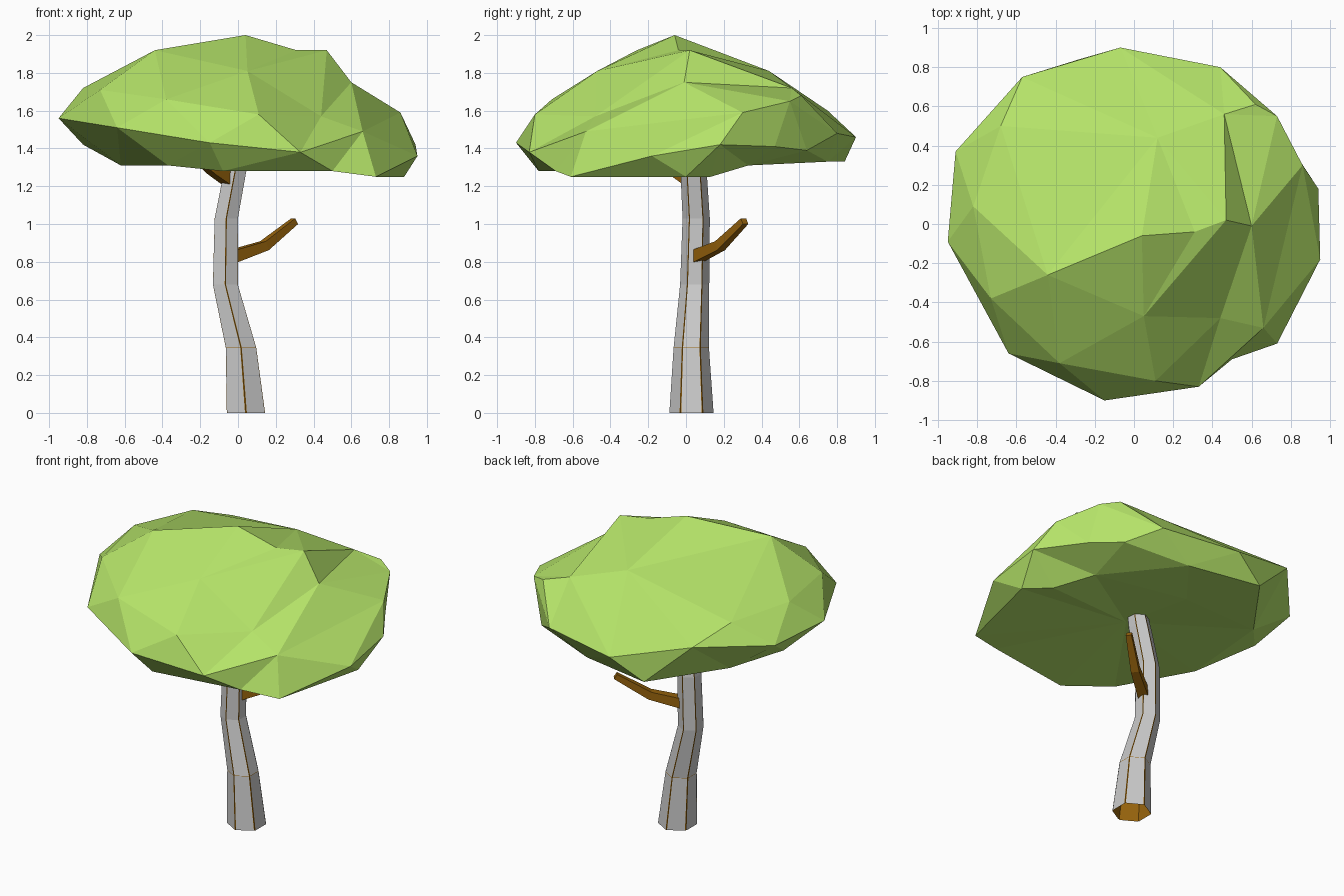
import bpy, bmesh
from math import cos, sin, pi
from mathutils import Vector

if "Cube" in bpy.data.objects:
    bpy.data.objects.remove(bpy.data.objects["Cube"])


def material(name, rgb):
    m = bpy.data.materials.new(name)
    m.diffuse_color = (*rgb, 1)
    m.use_nodes = True
    m.node_tree.nodes["Principled BSDF"].inputs["Base Color"].default_value = m.diffuse_color
    return m


green = material("leaf_green", (0.46, 0.77, 0.14))
brown = material("wood_brown", (0.32, 0.13, 0.004))


def finish(bm, name, mat=None):
    bmesh.ops.recalc_face_normals(bm, faces=bm.faces)
    me = bpy.data.meshes.new(name)
    bm.to_mesh(me)
    bm.free()
    ob = bpy.data.objects.new(name, me)
    bpy.context.collection.objects.link(ob)
    if mat:
        me.materials.append(mat)
    return ob


def tube(name, rings, mat, closed=True):
    """Tube through lists of corner points; the start may stay open."""
    bm = bmesh.new()
    loops = [[bm.verts.new(p) for p in ring] for ring in rings]
    n = len(loops[0])
    for a, b in zip(loops, loops[1:]):
        for i in range(n):
            j = (i + 1) % n
            bm.faces.new((a[i], a[j], b[j], b[i]))
    if closed:
        bm.faces.new(loops[0])
    bm.faces.new(loops[-1])
    return finish(bm, name, mat)


# Trunk: hexagonal sections (x, y, z, radius)
sections = [(0.042, 0.029, 0, 0.12), (0.016, 0.028, 0.345, 0.096),
            (-0.067, 0.046, 0.68, 0.079), (-0.062, 0.054, 1.03, 0.074),
            (-0.015, 0.04, 1.28, 0.071), (0.005, 0.035, 1.40, 0.062)]


def hexagon(x, y, z, r):
    return [Vector((x + r * cos(pi / 2 + i * pi / 3),
                    y + r * sin(pi / 2 + i * pi / 3), z)) for i in range(6)]


tube("trunk_core", [hexagon(x, y, z, r - 0.003) for x, y, z, r in sections], brown, False)

# Bark: grey panels with narrow gaps showing the core
bm = bmesh.new()
outer = [hexagon(*s) for s in sections]
for i in range(6):
    j = (i + 1) % 6
    for k in range(len(outer) - 1):
        quad = []
        for ring, corner in ((k, i), (k, j), (k + 1, j), (k + 1, i)):
            p, q = outer[ring][corner], outer[ring][j if corner == i else i]
            quad.append(p.lerp(q, 0.05))
        if k == 0:
            quad[2:] = [quad[2].lerp(quad[1], 0.008), quad[3].lerp(quad[0], 0.008)]
        bm.faces.new([bm.verts.new(p) for p in quad])
finish(bm, "trunk_bark")


# Branches: four-sided tapered tubes
def branch(name, path, radii):
    pts = [Vector(p) for p in path]
    side = (pts[-1] - pts[0]).cross(Vector((0, 0, 1))).normalized()
    rings = []
    for k, (p, r) in enumerate(zip(pts, radii)):
        d = (pts[min(k + 1, len(pts) - 1)] - pts[max(k - 1, 0)]).normalized()
        up = side.cross(d)
        rings.append([p + r * (side * cos(a) + up * sin(a))
                      for a in [pi / 4 + n * pi / 2 for n in range(4)]])
    tube(name, rings, brown)


branch("lower_branch", [(-0.04, 0.05, 0.825), (0.14, 0.18, 0.885), (0.30, 0.31, 1.015)],
       (0.047, 0.036, 0.025))
branch("upper_branch", [(-0.04, 0.03, 1.23), (-0.13, -0.06, 1.29), (-0.25, -0.17, 1.39)],
       (0.047, 0.042, 0.03))

# Canopy: faceted blob, its corners joined as if they lay on a sphere
corners = [
    (0.04, -0.06, 2.0), (-0.44, -0.26, 1.92), (0.31, -0.04, 1.92), (0.47, 0.02, 1.92),
    (0.60, -0.01, 1.75), (0.12, 0.44, 1.81), (0.46, 0.56, 1.72), (-0.68, 0.50, 1.70),
    (-0.82, 0.09, 1.72), (-0.73, -0.38, 1.71), (-0.38, -0.71, 1.66), (0.05, -0.47, 1.81),
    (0.11, -0.80, 1.58), (0.44, -0.48, 1.57), (0.66, -0.53, 1.49),
    (-0.95, -0.09, 1.56), (-0.64, -0.66, 1.51), (-0.15, -0.90, 1.43), (0.33, -0.83, 1.38),
    (0.50, -0.69, 1.28), (0.73, -0.61, 1.25), (0.95, -0.18, 1.36), (0.94, 0.18, 1.42),
    (0.86, 0.30, 1.59), (0.73, 0.55, 1.65), (0.62, 0.61, 1.68), (0.44, 0.80, 1.48),
    (-0.07, 0.90, 1.46), (-0.57, 0.75, 1.60), (-0.91, 0.37, 1.56),
    (0.88, 0.0, 1.25), (0.74, 0.13, 1.25), (0.75, 0.47, 1.41), (0.61, 0.64, 1.39),
    (-0.28, 0.84, 1.33), (0.20, 0.75, 1.33), (-0.82, 0.15, 1.42), (-0.62, -0.17, 1.31),
    (-0.60, 0.40, 1.34), (-0.08, -0.78, 1.28), (-0.37, -0.62, 1.31), (0.02, -0.05, 1.36),
    (-0.06, 0.42, 1.34), (0.58, 0.33, 1.31)]
bm = bmesh.new()
verts = []
for x, y, z in corners:
    verts.append(bm.verts.new(Vector((x, y, (z - 1.5) * 2.2)).normalized()))
bmesh.ops.convex_hull(bm, input=verts)
for v, p in zip(verts, corners):
    v.co = p

# Turn crossing edges so the ridge runs cleanly down the right side
for m, n in ((3, 25), (3, 13)):
    ends = {verts[m], verts[n]}
    for e in list(bm.edges):
        if {v for f in e.link_faces for v in f.verts} - set(e.verts) == ends:
            bmesh.ops.rotate_edges(bm, edges=[e], use_ccw=False)
            break
finish(bm, "leaf_canopy", green)
